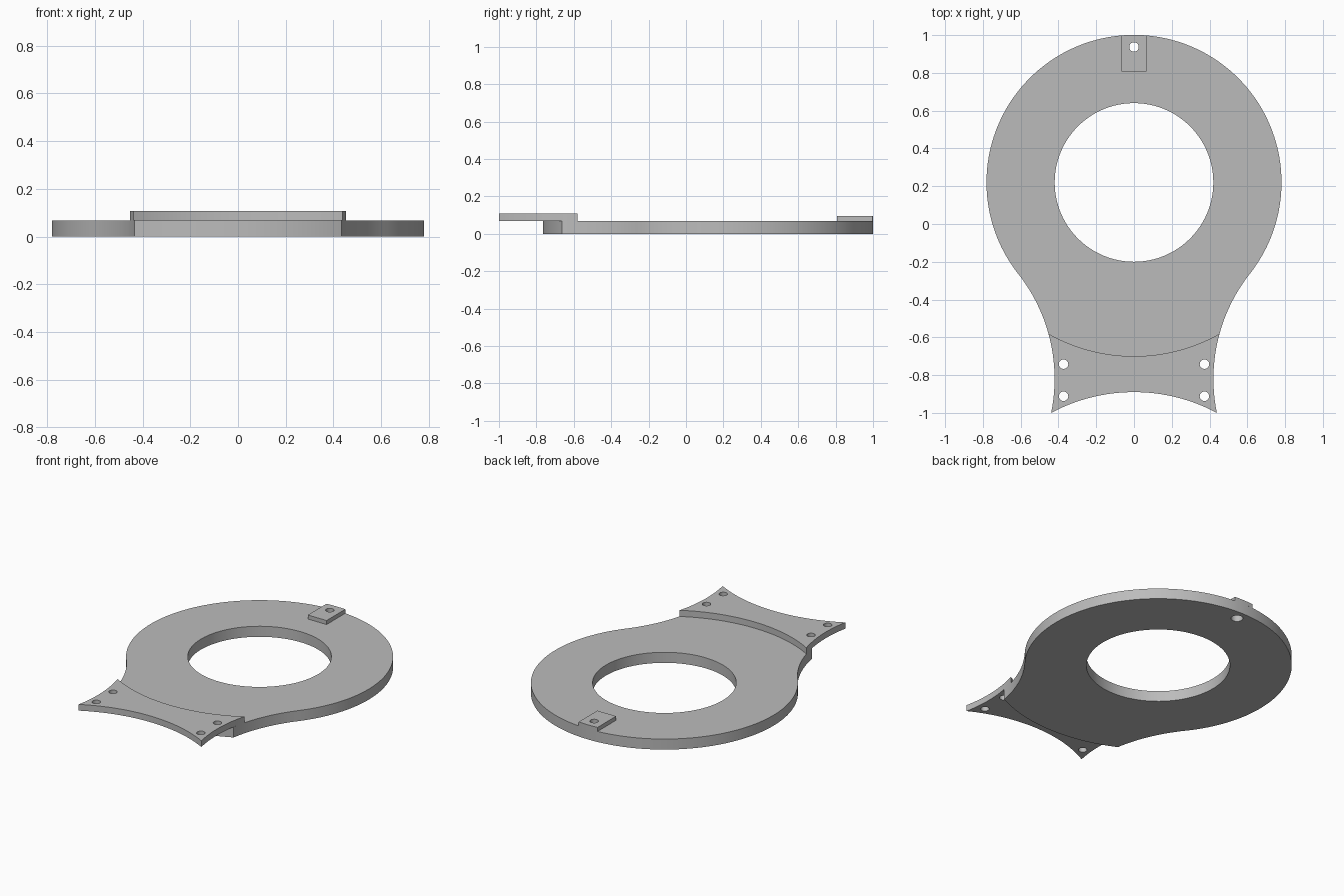
import bpy, bmesh
from math import sin, cos, pi, asin, atan2, hypot, sqrt
from mathutils import Vector

if "Cube" in bpy.data.objects:
    bpy.data.objects.remove(bpy.data.objects["Cube"])

grey = bpy.data.materials.new("plain grey")
grey.use_nodes = True
grey.diffuse_color = (0.5, 0.5, 0.5, 1)
grey.node_tree.nodes["Principled BSDF"].inputs["Base Color"].default_value = (0.5, 0.5, 0.5, 1)

# Shared layout: ring centre, ring radius, and the concave waist arcs tangent to the ring
RING = Vector((0, 0.22))
R_OUT, R_IN = 0.781, 0.42
WAIST = Vector((1.32, -0.82))
R_WAIST = (WAIST - RING).length - R_OUT
TANGENT = atan2(WAIST.y - RING.y, WAIST.x)
Z_BODY, Z_TAB, Z_PLATE = 0.068, 0.094, 0.108


def arc(centre, radius, start, end, steps):
    return [centre + radius * Vector((cos(a), sin(a)))
            for a in (start + (end - start) * i / steps for i in range(steps + 1))]


def circle(x, y, radius, steps=32):
    return arc(Vector((x, y)), radius, 0, 2 * pi, steps)[:-1]


def waist_angle(y):
    return pi - asin((y - WAIST.y) / R_WAIST)


def waist_radius_y(radius):
    """Height at which the waist meets a circle around the ring centre."""
    axis = WAIST - RING
    d = axis.length
    along = (d * d + radius ** 2 - R_WAIST ** 2) / (2 * d)
    across = sqrt(radius ** 2 - along ** 2)
    axis.normalize()
    return (RING + axis * along + Vector((axis.y, -axis.x)) * across).y


def waist_point(y):
    a = waist_angle(y)
    return WAIST + R_WAIST * Vector((cos(a), sin(a)))


def mirrored(half):
    """Close a right-hand half outline that starts and ends on x = 0."""
    return half + [Vector((-p.x, p.y)) for p in reversed(half[1:-1])]


def slab(name, loops, z0, z1):
    """Fill the outline (first loop) less its holes and extrude it upwards."""
    bm = bmesh.new()
    edges = []
    for loop in loops:
        vs = [bm.verts.new((p.x, p.y, z0)) for p in loop]
        edges += [bm.edges.new((vs[i - 1], vs[i])) for i in range(len(vs))]
    bmesh.ops.triangle_fill(bm, edges=edges, use_beauty=True, use_dissolve=False)
    out = bmesh.ops.extrude_face_region(bm, geom=bm.faces[:], use_keep_orig=True)
    top = [g for g in out["geom"] if isinstance(g, bmesh.types.BMVert)]
    bmesh.ops.translate(bm, verts=top, vec=(0, 0, z1 - z0))
    bmesh.ops.recalc_face_normals(bm, faces=bm.faces[:])
    mesh = bpy.data.meshes.new(name)
    bm.to_mesh(mesh)
    bm.free()
    mesh.materials.append(grey)
    obj = bpy.data.objects.new(name, mesh)
    bpy.context.collection.objects.link(obj)
    bpy.ops.object.select_all(action='DESELECT')
    obj.select_set(True)
    bpy.context.view_layer.objects.active = obj
    bpy.ops.object.shade_smooth_by_angle(angle=0.5)
    return obj


# Ring body with its tapering neck
R_NECK = 0.985
neck_y = waist_radius_y(R_NECK)
neck = waist_point(neck_y)
neck_a = atan2(neck.y - RING.y, neck.x)
half = arc(RING, R_NECK, -pi / 2, neck_a, 16)
half += arc(WAIST, R_WAIST, waist_angle(neck_y), TANGENT + pi, 16)[1:]
half += arc(RING, R_OUT, TANGENT, pi / 2, 64)[1:]
half[0].x = half[-1].x = 0
slab("ring_body", [mirrored(half), circle(0, RING.y, R_IN, 96), circle(0, 0.937, 0.035)],
     0, Z_BODY)

# Raised mounting plate with four screw holes
R_PLATE = 0.92
plate_y, foot_y, mid_y = waist_radius_y(R_PLATE), -1.0, -0.89
foot, shoulder = waist_point(foot_y), waist_point(plate_y)
drop = mid_y - foot_y
r_foot = (foot.x ** 2 + drop ** 2) / (2 * drop)
foot_c = Vector((0, mid_y - r_foot))
half = arc(foot_c, r_foot, pi / 2, atan2(foot.y - foot_c.y, foot.x), 16)
half += arc(WAIST, R_WAIST, waist_angle(foot_y), waist_angle(plate_y), 16)[1:]
half += arc(RING, R_PLATE, atan2(shoulder.y - RING.y, shoulder.x), -pi / 2, 16)[1:]
half[0].x = half[-1].x = 0
holes = [circle(s * 0.373, y, 0.025) for s in (-1, 1) for y in (-0.742, -0.912)]
slab("mounting_plate", [mirrored(half)] + holes, Z_BODY, Z_PLATE)

# Small tab at the back, its outer edge following the ring
TAB = 0.067
edge = atan2(sqrt(R_OUT ** 2 - TAB ** 2), TAB)
half = [Vector((0, 0.808)), Vector((TAB, 0.808))] + arc(RING, R_OUT, edge, pi / 2, 6)
half[-1].x = 0
slab("back_tab", [mirrored(half), circle(0, 0.937, 0.025)], Z_BODY, Z_TAB)
